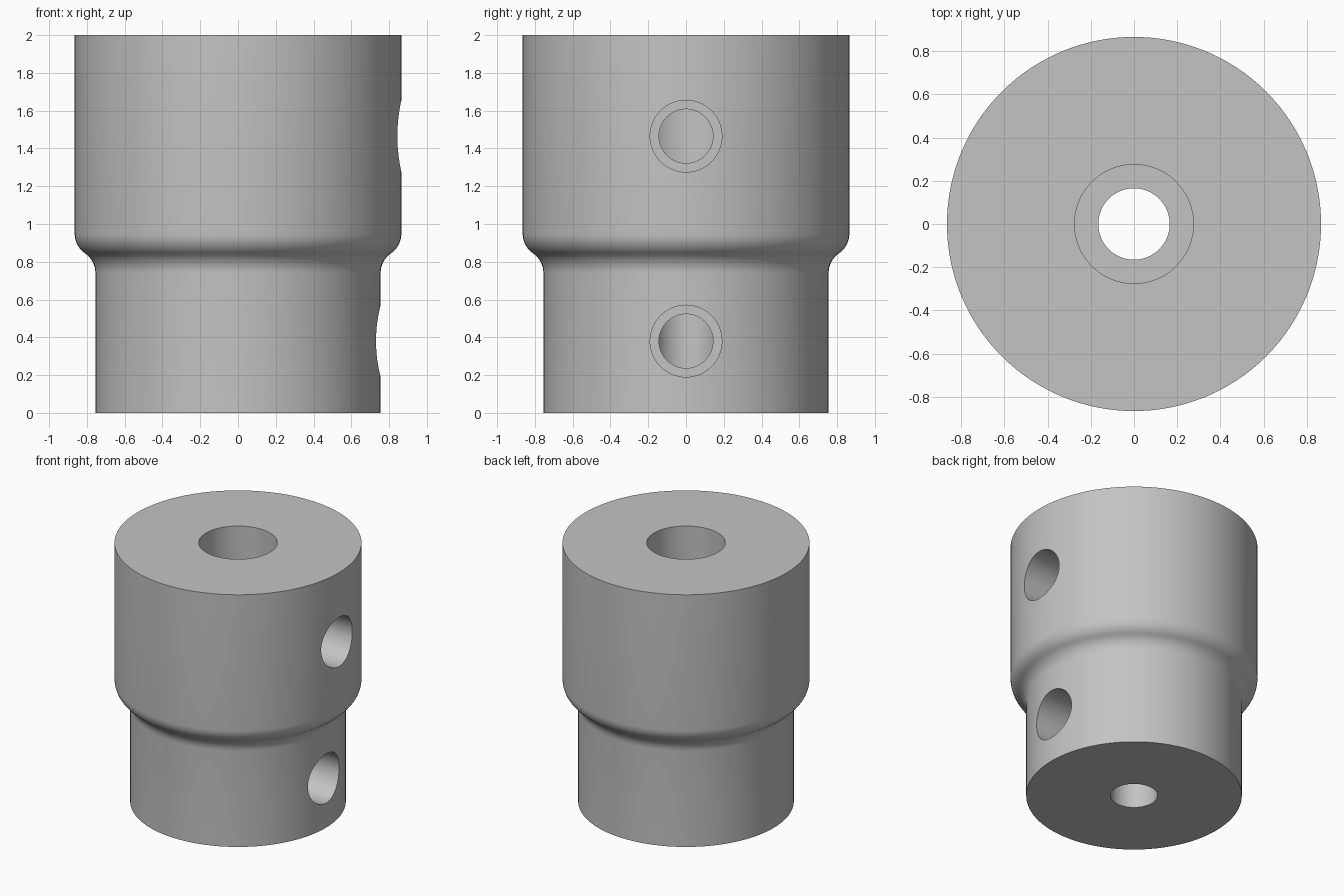
import bpy, bmesh, math
from mathutils import Matrix

if "Cube" in bpy.data.objects:
    bpy.data.objects.remove(bpy.data.objects["Cube"])

steel = bpy.data.materials.new("plain grey")
steel.diffuse_color = (0.55, 0.55, 0.55, 1)
steel.use_nodes = True
steel.node_tree.nodes["Principled BSDF"].inputs["Base Color"].default_value = steel.diffuse_color


def lathe(name, profile, matrix=Matrix(), steps=128):
    """Revolve a closed (radius, height) profile about z."""
    bm = bmesh.new()
    loop = [bm.verts.new((r, 0, z)) for r, z in profile]
    edges = [bm.edges.new((a, b)) for a, b in zip(loop, loop[1:] + loop[:1])]
    bmesh.ops.spin(bm, geom=loop + edges, cent=(0, 0, 0), axis=(0, 0, 1),
                   angle=2 * math.pi, steps=steps, use_duplicate=False)
    bmesh.ops.remove_doubles(bm, verts=bm.verts, dist=1e-5)
    bmesh.ops.dissolve_degenerate(bm, edges=bm.edges, dist=1e-5)
    bmesh.ops.recalc_face_normals(bm, faces=bm.faces)
    bm.transform(matrix)
    mesh = bpy.data.meshes.new(name)
    bm.to_mesh(mesh)
    bm.free()
    obj = bpy.data.objects.new(name, mesh)
    bpy.context.collection.objects.link(obj)
    mesh.materials.append(steel)
    return obj


# Outer wall: narrow lower barrel, S-shaped shoulder of two arcs, wide upper barrel
R_LOW, R_TOP, Z0, Z1 = 0.755, 0.865, 0.74, 0.95
a = 2 * math.atan((R_TOP - R_LOW) / (Z1 - Z0))
r = (Z1 - Z0) / (2 * math.sin(a))
arc = [(1 - math.cos(a * i / 8), math.sin(a * i / 8)) for i in range(9)]
shoulder = [(R_LOW + r * c, Z0 + r * s) for c, s in arc]
shoulder += [(R_TOP - r * c, Z1 - r * s) for c, s in reversed(arc[:-1])]

# Stepped bore: narrow below, wide above
bore = [(0.275, 2), (0.275, 0.9), (0.165, 0.9), (0.165, 0)]
body = lathe("coupling_body", [(R_LOW, 0)] + shoulder + [(R_TOP, 2)] + bore)

# Stepped screw holes running in from the right side to the bore
for name, z, step in (("upper", 1.465, 0.42), ("lower", 0.38, 0.32)):
    turn = Matrix.Translation((0, 0, z)) @ Matrix.Rotation(math.pi / 2, 4, 'Y')
    cutter = lathe(name + "_screw_hole_cutter",
                   [(0, 0.03), (0.143, 0.03), (0.143, step), (0.19, step),
                    (0.19, 1.1), (0, 1.1)], turn, 64)
    cutter.hide_render = True
    cutter.hide_set(True)
    mod = body.modifiers.new(name + "_screw_hole", 'BOOLEAN')
    mod.operation = 'DIFFERENCE'
    mod.solver = 'EXACT'
    mod.object = cutter

# Apply the cuts, then smooth the round walls and keep the rims sharp
bpy.context.view_layer.objects.active = body
body.select_set(True)
for mod in list(body.modifiers):
    bpy.ops.object.modifier_apply(modifier=mod.name)
bpy.ops.object.shade_smooth_by_angle(angle=math.radians(30))
